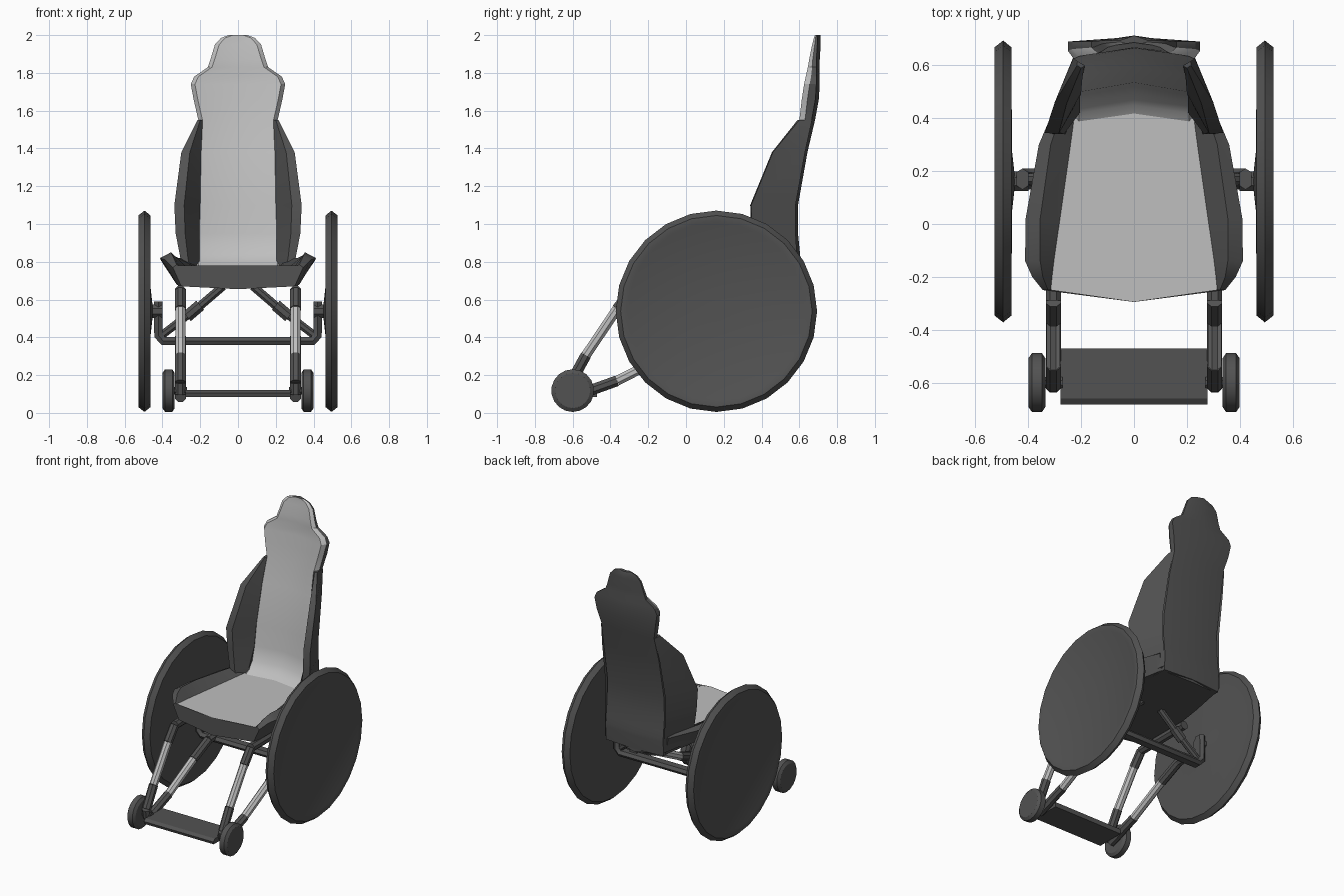
import bpy, bmesh, math
from mathutils import Vector


def material(name, v):
    m = bpy.data.materials.new(name)
    m.diffuse_color = (v, v, v, 1)
    return m


DARK = material("dark grey", 0.085)
LIGHT = material("light grey", 0.52)


def finish(bm, name, mats):
    bmesh.ops.recalc_face_normals(bm, faces=bm.faces)
    me = bpy.data.meshes.new(name)
    bm.to_mesh(me)
    bm.free()
    for m in mats:
        me.materials.append(m)
    ob = bpy.data.objects.new(name, me)
    bpy.context.collection.objects.link(ob)
    return ob


def loft(name, rings, mats=(DARK,), light_segs=()):
    """Skin closed rings of equal length, capping both ends."""
    bm = bmesh.new()
    vs = [[bm.verts.new(p) for p in r] for r in rings]
    n = len(rings[0])
    for a, b in zip(vs, vs[1:]):
        for j in range(n):
            k = (j + 1) % n
            f = bm.faces.new((a[j], a[k], b[k], b[j]))
            f.material_index = 1 if j in light_segs else 0
    bm.faces.new(vs[0])
    bm.faces.new(vs[-1][::-1])
    return finish(bm, name, mats)


def mirrored(half):
    """Close a half ring whose first and last points lie on x = 0."""
    return half + [(-x, y, z) for x, y, z in half[-2:0:-1]]


def tube(name, a, b, r, mat=DARK, sides=8):
    a, b = Vector(a), Vector(b)
    q = (b - a).to_track_quat('Z', 'Y')
    ring = [q @ Vector((r * math.cos(t), r * math.sin(t), 0))
            for t in [2 * math.pi * (i + 0.5) / sides for i in range(sides)]]
    return loft(name, [[a + p for p in ring], [b + p for p in ring]], (mat,))


def wheel(name, profile, cy, cz, sides):
    """Lathe an (x, radius) profile round the x axis."""
    rings = []
    for x, r in profile:
        rings.append([(x, cy + r * math.sin(2 * math.pi * i / sides),
                       cz + r * math.cos(2 * math.pi * i / sides)) for i in range(sides)])
    return loft(name, rings)


# Seat: sections along y (y, cushion half width, flange inner, outer, bottom)
seat_rows = [
    (-0.25, 0.315, (0.325, 0.785), (0.345, 0.77), (0.30, 0.67)),
    (-0.20, 0.310, (0.345, 0.83), (0.385, 0.81), (0.315, 0.675)),
    (-0.14, 0.303, (0.355, 0.85), (0.412, 0.82), (0.325, 0.68)),
    (0.02, 0.28, (0.355, 0.84), (0.41, 0.81), (0.32, 0.68)),
    (0.30, 0.24, (0.315, 0.82), (0.36, 0.80), (0.28, 0.68)),
    (0.56, 0.205, (0.23, 0.82), (0.25, 0.80), (0.23, 0.68)),
]
rings = []
for i, (y, cw, inner, outer, low) in enumerate(seat_rows):
    dy = -0.045 + 0.085 * i / 5
    rings.append(mirrored([(0, y + dy, 0.78), (cw, y, 0.78), (inner[0], y, inner[1]),
                           (outer[0], y, outer[1]), (low[0], y, low[1]), (0, y + dy, 0.655)]))
loft("seat", rings, (DARK, LIGHT), (0, 9))

# Backrest: sections along z (z, half width, front y, rear y, hollow depth)
back_rows = [
    (0.675, 0.23, 0.44, 0.585, 0.03), (0.775, 0.23, 0.38, 0.59, 0.03),
    (0.80, 0.23, 0.42, 0.59, 0.03), (0.85, 0.23, 0.46, 0.585, 0.035),
    (0.95, 0.23, 0.485, 0.575, 0.035), (1.10, 0.225, 0.50, 0.575, 0.035),
    (1.38, 0.22, 0.56, 0.625, 0.035), (1.55, 0.21, 0.60, 0.665, 0.035),
    (1.66, 0.235, 0.613, 0.685, 0.035), (1.74, 0.25, 0.625, 0.69, 0.035),
    (1.78, 0.232, 0.634, 0.69, 0.03), (1.83, 0.16, 0.645, 0.69, 0.02),
    (1.87, 0.146, 0.652, 0.69, 0.015), (1.95, 0.122, 0.668, 0.695, 0.01),
    (1.985, 0.09, 0.677, 0.695, 0.008), (2.0, 0.05, 0.682, 0.695, 0.005),
]
rings = []
for z, w, yf, yb, hollow in back_rows:
    bev = min(0.03, (yb - yf) * 0.5)
    rings.append(mirrored([(0, yf + hollow, z), (w - 0.022, yf, z), (w, yf + bev, z),
                           (w, yb, z), (0, yb + 0.018, z)]))
loft("backrest", rings, (DARK, LIGHT), (0, 1, 6, 7))

# Side wings of the backrest: z, inner rear, inner front, outer front, outer rear
wing_rows = [
    (0.70, (0.205, 0.44), (0.24, 0.34), (0.28, 0.34), (0.235, 0.59)),
    (0.82, (0.205, 0.42), (0.265, 0.34), (0.305, 0.34), (0.238, 0.588)),
    (0.95, (0.205, 0.48), (0.28, 0.345), (0.33, 0.35), (0.24, 0.58)),
    (1.10, (0.20, 0.495), (0.285, 0.34), (0.337, 0.345), (0.24, 0.58)),
    (1.38, (0.195, 0.555), (0.255, 0.455), (0.30, 0.46), (0.23, 0.63)),
    (1.55, (0.187, 0.597), (0.20, 0.59), (0.215, 0.60), (0.213, 0.667)),
]

# Axle bar: flat U-shaped bar, half path of (x, z) with inward normal
half_path = [((-0.422, 0.59), (1, 0)), ((-0.422, 0.41), (0.92, 0.38)),
             ((-0.395, 0.38), (0.38, 0.92))]
path = half_path + [((-p[0], p[1]), (-n[0], n[1])) for p, n in half_path[::-1]]
section = [(0.04, 0), (0.025, 0.023), (-0.025, 0.023), (-0.04, 0), (-0.025, -0.023), (0.025, -0.023)]
loft("axle_bar", [[(p[0] + n[0] * t, 0.17 + y, p[1] + n[1] * t) for y, t in section]
                  for p, n in path])

# Footplate with a bevelled front edge
prof = [(-0.47, 0.085), (-0.47, 0.12), (-0.66, 0.12), (-0.682, 0.105), (-0.675, 0.085)]
loft("footplate", [[(x, y, z) for y, z in prof] for x in (-0.278, 0.278)])

for s, side in ((-1, "left"), (1, "right")):
    loft(side + "_back_wing", [[(s * x, y, z) for x, y in pts] for z, *pts in wing_rows])

    # Main wheel with shallow hub cone on the inner side
    wheel(side + "_main_wheel",
          [(s * x, r) for x, r in ((0.452, 0.03), (0.462, 0.12), (0.463, 0.475), (0.463, 0.507),
                                   (0.495, 0.533), (0.528, 0.507), (0.528, 0.478),
                                   (0.524, 0.468), (0.524, 0.02))], 0.161, 0.538, 24)
    tube(side + "_axle", (s * 0.40, 0.161, 0.538), (s * 0.47, 0.161, 0.538), 0.04)

    # Caster
    wheel(side + "_caster",
          [(s * x, r) for x, r in ((0.335, 0.02), (0.335, 0.093), (0.348, 0.113),
                                   (0.386, 0.113), (0.40, 0.093), (0.40, 0.02))], -0.60, 0.118, 18)
    tube(side + "_caster_axle", (s * 0.27, -0.60, 0.118), (s * 0.34, -0.60, 0.118), 0.022)

    # Frame tubes: dark ends with a light sleeve between, in the plane x = 0.305
    runs = {"upper": [(0.15, 0.645), (-0.29, 0.645), (-0.365, 0.55), (-0.53, 0.305), (-0.61, 0.16), (-0.60, 0.10)],
            "lower": [(0.17, 0.395), (0.09, 0.39), (-0.08, 0.315), (-0.365, 0.17), (-0.60, 0.085)]}
    for run, pts in runs.items():
        sleeve = 2
        for i, (a, b) in enumerate(zip(pts, pts[1:])):
            lit = i == sleeve
            tube("%s_%s_frame_tube_%d" % (side, run, i + 1), (s * 0.305, *a), (s * 0.305, *b),
                 0.028 if lit else 0.031, LIGHT if lit else DARK)

    # Diagonal strut under the seat
    for part, a, b, r in (("rod", (0.08, 0.67), (0.22, 0.55), 0.024),
                          ("sleeve", (0.20, 0.57), (0.27, 0.51), 0.034),
                          ("foot", (0.25, 0.53), (0.405, 0.41), 0.023)):
        tube(side + "_strut_" + part, (s * a[0], 0.17, a[1]), (s * b[0], 0.17, b[1]), r)

bpy.ops.object.select_all(action='SELECT')
bpy.context.view_layer.objects.active = bpy.data.objects["seat"]
bpy.ops.object.shade_smooth_by_angle(angle=math.radians(28))
